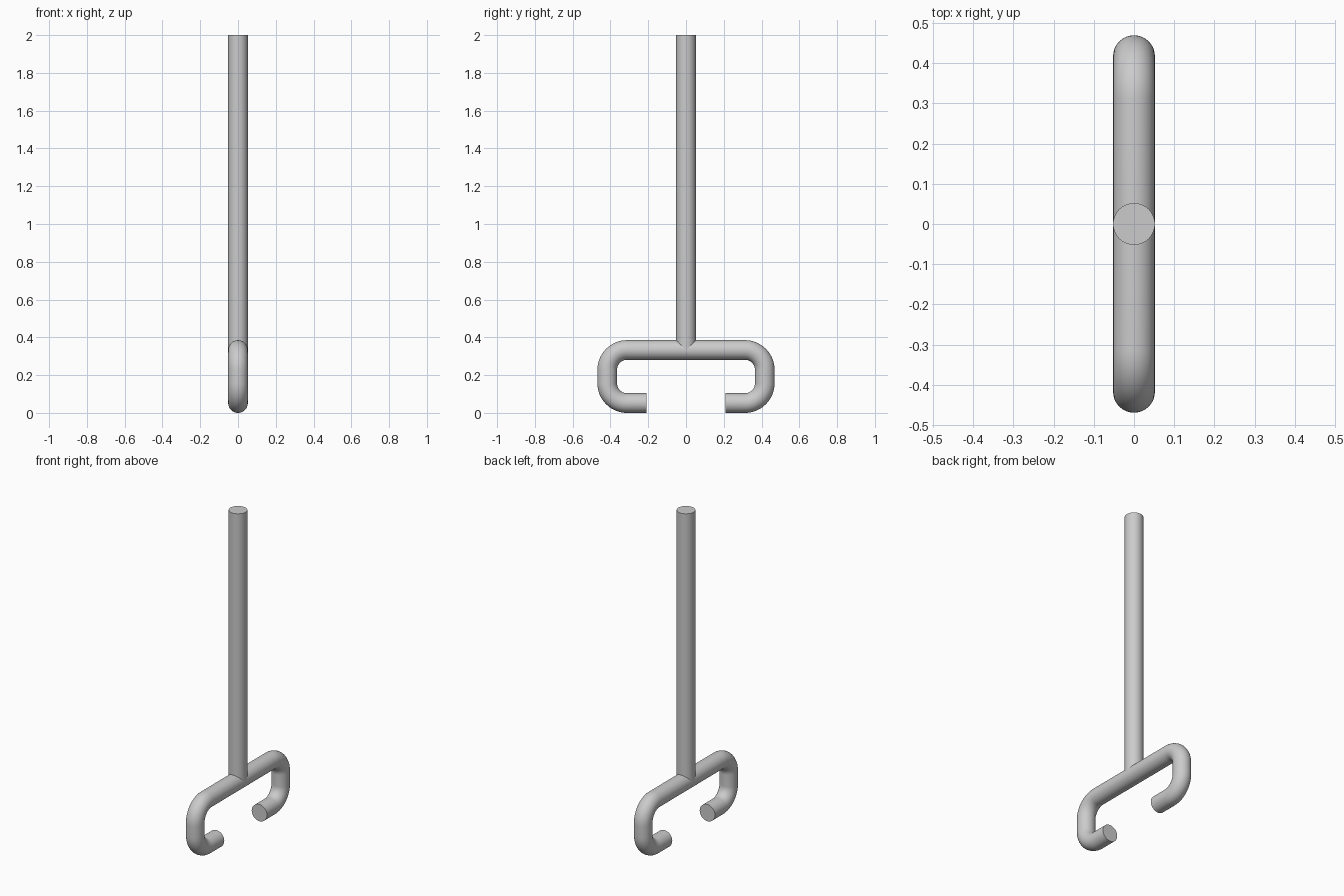
import bpy
from math import sin, cos, pi, radians

if "Cube" in bpy.data.objects:
    bpy.data.objects.remove(bpy.data.objects["Cube"], do_unlink=True)

RADIUS = 0.052      # rod thickness
BEND = 0.105        # bend radius on the centreline
SIDE = 0.417        # hook centreline, distance from the middle
TOP, LOW, TIP = 0.333, 0.052, 0.208

grey = bpy.data.materials.new("steel grey")
grey.use_nodes = True
colour = (0.6, 0.6, 0.6, 1)
grey.diffuse_color = colour
grey.node_tree.nodes["Principled BSDF"].inputs["Base Color"].default_value = colour


def arc(cy, cz, start, steps=16):
    """Quarter bend turning clockwise from the start angle."""
    angles = [start - pi / 2 * i / steps for i in range(steps + 1)]
    return [(cy + BEND * cos(a), cz + BEND * sin(a)) for a in angles]


def finish(obj):
    obj.data.materials.clear()
    obj.data.materials.append(grey)
    bpy.ops.object.select_all(action='DESELECT')
    obj.select_set(True)
    bpy.context.view_layer.objects.active = obj
    bpy.ops.object.shade_smooth_by_angle(angle=radians(40))


# Crossbar with a hook bent under each end
half = arc(SIDE - BEND, TOP - BEND, pi / 2) + arc(SIDE - BEND, LOW + BEND, 0)
half.append((TIP, LOW))
path = [(-y, z) for y, z in reversed(half)] + half

curve = bpy.data.curves.new("hooked_crossbar", 'CURVE')
curve.dimensions = '3D'
curve.bevel_depth = RADIUS
curve.bevel_resolution = 14
curve.use_fill_caps = True
spline = curve.splines.new('POLY')
spline.points.add(len(path) - 1)
for point, (y, z) in zip(spline.points, path):
    point.co = (0, y, z, 1)
bar = bpy.data.objects.new("hooked_crossbar", curve)
bpy.context.collection.objects.link(bar)
bpy.ops.object.select_all(action='DESELECT')
bar.select_set(True)
bpy.context.view_layer.objects.active = bar
bpy.ops.object.convert(target='MESH')
bar = bpy.context.object
bar.name = "hooked_crossbar"
finish(bar)

# Upright shaft rising from the middle of the crossbar
bpy.ops.mesh.primitive_cylinder_add(vertices=48, radius=RADIUS, depth=2 - TOP,
                                    location=(0, 0, (2 + TOP) / 2))
shaft = bpy.context.object
shaft.name = "upright_shaft"
finish(shaft)
